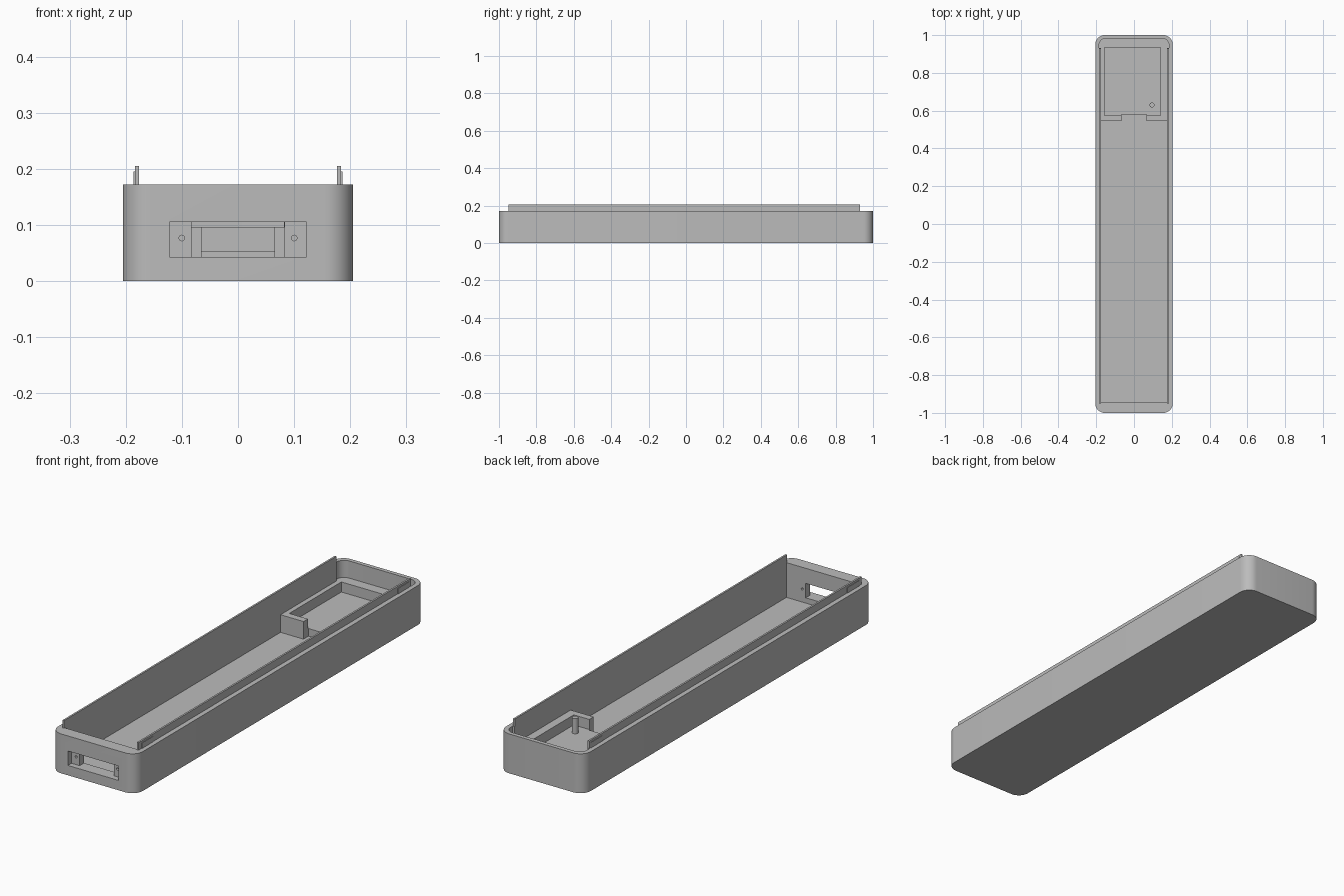
import bpy, bmesh, math

cube = bpy.data.objects.get("Cube")
if cube:
    bpy.data.objects.remove(cube, do_unlink=True)

grey = bpy.data.materials.new("plain_grey")
grey.use_nodes = True
grey.diffuse_color = (0.5, 0.5, 0.5, 1)
grey.node_tree.nodes["Principled BSDF"].inputs["Base Color"].default_value = (0.5, 0.5, 0.5, 1)


def finish(name, bm):
    bmesh.ops.recalc_face_normals(bm, faces=bm.faces)
    mesh = bpy.data.meshes.new(name)
    bm.to_mesh(mesh)
    bm.free()
    mesh.materials.append(grey)
    ob = bpy.data.objects.new(name, mesh)
    bpy.context.collection.objects.link(ob)
    return ob


def prism(name, x, y, z, front_r=0, back_r=0):
    """Box between ranges, with optionally rounded vertical corners."""
    bm = bmesh.new()
    corners = [(x[0], y[0], 1, 1, front_r, 180), (x[1], y[0], -1, 1, front_r, 270),
               (x[1], y[1], -1, -1, back_r, 0), (x[0], y[1], 1, -1, back_r, 90)]
    verts = []
    for cx, cy, sx, sy, r, start in corners:
        steps = 10 if r else 0
        for i in range(steps + 1):
            a = math.radians(start + 90 * i / max(steps, 1))
            verts.append(bm.verts.new((cx + sx * r + r * math.cos(a),
                                       cy + sy * r + r * math.sin(a), z[0])))
    base = bm.faces.new(verts)
    top = bmesh.ops.extrude_face_region(bm, geom=[base])["geom"]
    for v in top:
        if isinstance(v, bmesh.types.BMVert):
            v.co.z = z[1]
    return finish(name, bm)


def cylinder(name, r, depth, loc, tilt=0):
    bm = bmesh.new()
    bmesh.ops.create_cone(bm, cap_ends=True, segments=24, radius1=r, radius2=r, depth=depth)
    ob = finish(name, bm)
    ob.location = loc
    ob.rotation_euler.x = tilt
    return ob


def cut(target, cutters):
    """Subtract the cutters and discard them."""
    for c in cutters:
        mod = target.modifiers.new("cut", "BOOLEAN")
        mod.operation = "DIFFERENCE"
        mod.solver = "EXACT"
        mod.object = c
        c.hide_render = True
    deps = bpy.context.evaluated_depsgraph_get()
    mesh = bpy.data.meshes.new_from_object(target.evaluated_get(deps))
    target.modifiers.clear()
    target.data = mesh
    for c in cutters:
        bpy.data.objects.remove(c, do_unlink=True)


WALL_TOP = 0.172
LEDGE = 0.097
ABOVE = 0.3

# Tray with rounded outer corners
tray = prism("tray", (-0.205, 0.205), (-1, 1), (0, WALL_TOP), 0.05, 0.05)

cutters = [
    # Long main compartment
    prism("main_cut", (-0.176, 0.176), (-0.945, 0.545), (0.02, ABOVE)),
    # Gap between the two partition blocks
    prism("gap_cut", (-0.065, 0.065), (0.5, 0.58), (0.02, ABOVE)),
    # Raised rear pocket framed by side ribs
    prism("pocket_cut", (-0.155, 0.14), (0.575, 0.935), (0.053, ABOVE)),
    # Open space above ribs and rear shelf
    prism("upper_cut", (-0.176, 0.176), (0.4, 0.95), (LEDGE, ABOVE)),
    prism("rear_cut", (-0.185, 0.185), (0.932, 0.982), (LEDGE, ABOVE), 0, 0.035),
    # Socket recess and opening in the front wall
    prism("recess_cut", (-0.122, 0.122), (-1.1, -0.975), (0.043, 0.106)),
    prism("opening_cut", (-0.083, 0.083), (-1.1, -0.9), (0.043, 0.106)),
]
# Screw holes beside the opening
for side in (-1, 1):
    cutters.append(cylinder("screw_cut", 0.005, 0.2, (side * 0.1, -0.98, 0.077), math.pi / 2))
cut(tray, cutters)

# Raised rails with snap bumps along both long walls
parts = [tray]
for side, word in ((-1, "right"), (1, "left")):
    def span(a, b):
        return tuple(sorted((side * a, side * b)))
    parts.append(prism(word + "_rail", span(0.176, 0.184), (-0.95, 0.93), (WALL_TOP - 0.002, 0.205)))
    for end, y in (("front", (-0.93, -0.85)), ("back", (0.84, 0.92))):
        parts.append(prism(f"{word}_{end}_snap", span(0.183, 0.186), y, (WALL_TOP - 0.002, 0.196)))

# Locating post in the rear pocket
parts.append(cylinder("locating_post", 0.013, 0.07, (0.095, 0.63, 0.085)))

bpy.ops.object.select_all(action="DESELECT")
for ob in parts:
    ob.select_set(True)
bpy.context.view_layer.objects.active = tray
bpy.ops.object.shade_smooth_by_angle(angle=math.radians(30))
